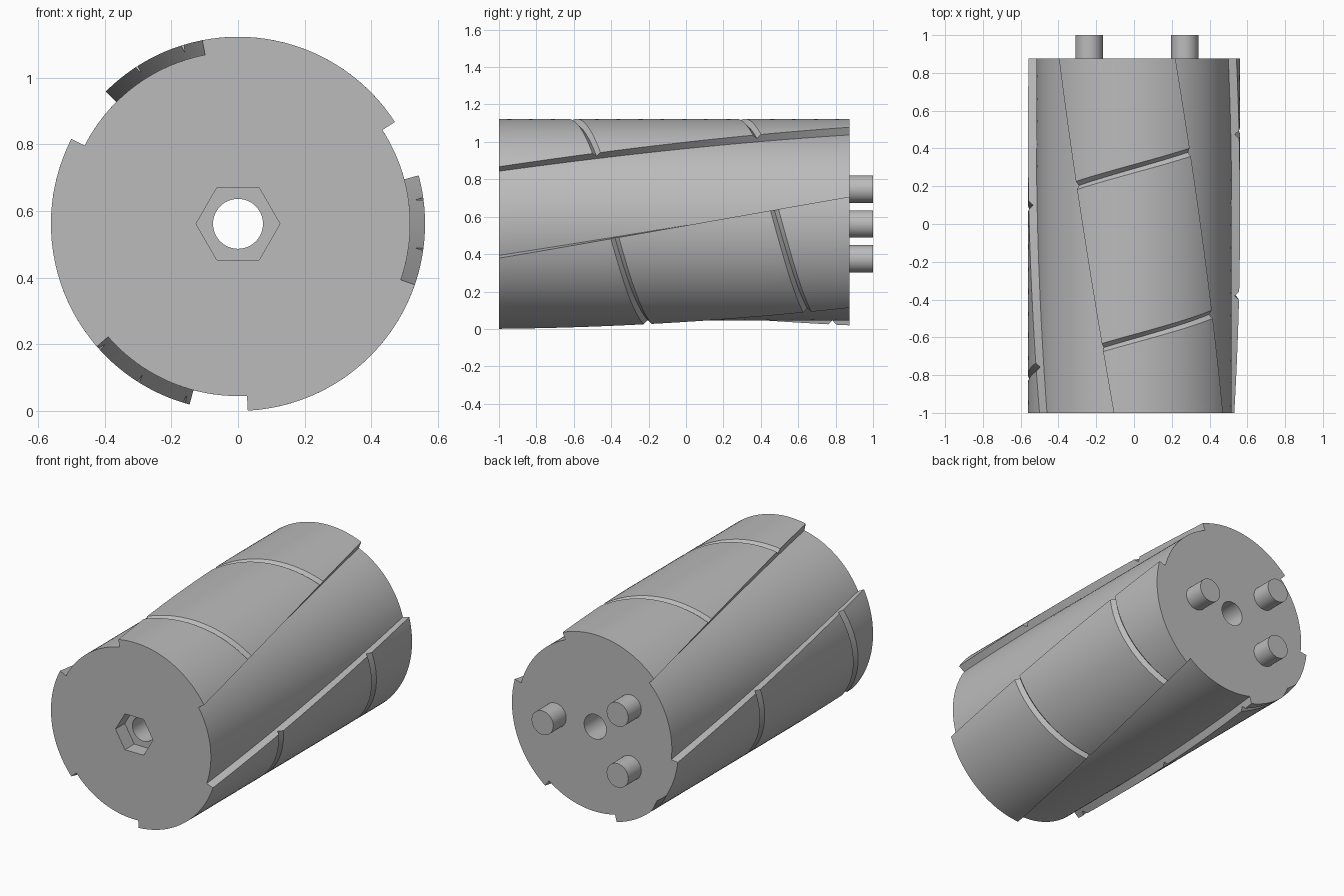
import bpy, bmesh
from math import radians, cos, sin, pi
from mathutils import Matrix, Vector

cube = bpy.data.objects.get("Cube")
if cube:
    bpy.data.objects.remove(cube, do_unlink=True)

R_OUT, R_IN, ZC = 0.5615, 0.517, 0.5615
FRONT, BACK = -1.0, 0.875
TWIST = 34          # degrees from front to back
LAND, PITCH = 68, 120
START = -87         # lower edge of the first land at the front

grey = bpy.data.materials.new("plain grey")
grey.use_nodes = True
grey.diffuse_color = (0.5, 0.5, 0.5, 1)
grey.node_tree.nodes["Principled BSDF"].inputs["Base Color"].default_value = (0.5, 0.5, 0.5, 1)


def polar(r, deg, y):
    a = radians(deg)
    return Vector((r * cos(a), y, ZC + r * sin(a)))


def loft(name, rings):
    """Skin a list of equal closed rings and cap both ends."""
    bm = bmesh.new()
    rows = [[bm.verts.new(p) for p in ring] for ring in rings]
    n = len(rows[0])
    for a, b in zip(rows, rows[1:]):
        for i in range(n):
            j = (i + 1) % n
            bm.faces.new((a[i], a[j], b[j], b[i]))
    bm.faces.new(rows[0])
    bm.faces.new(rows[-1])
    bmesh.ops.recalc_face_normals(bm, faces=bm.faces)
    return finish(name, bm)


def finish(name, bm):
    mesh = bpy.data.meshes.new(name)
    bm.to_mesh(mesh)
    bm.free()
    mesh.materials.append(grey)
    ob = bpy.data.objects.new(name, mesh)
    bpy.context.collection.objects.link(ob)
    return ob


def rod(name, x, z, r, y0, y1, sides):
    """Prism along y."""
    bm = bmesh.new()
    place = Matrix.Translation((x, (y0 + y1) / 2, z)) @ Matrix.Rotation(pi / 2, 4, "X")
    bmesh.ops.create_cone(bm, cap_ends=True, segments=sides, radius1=r, radius2=r,
                          depth=y1 - y0, matrix=place)
    # a six-sided prism must have corners on the x axis
    if sides == 6:
        bmesh.ops.rotate(bm, verts=bm.verts, cent=(x, 0, z),
                         matrix=Matrix.Rotation(radians(30), 3, "Y"))
    return finish(name, bm)


def cut(target, cutter):
    cutter.hide_render = True
    mod = target.modifiers.new("cut", "BOOLEAN")
    mod.operation, mod.solver, mod.object = "DIFFERENCE", "EXACT", cutter
    bpy.ops.object.select_all(action="DESELECT")
    bpy.context.view_layer.objects.active = target
    target.select_set(True)
    bpy.ops.object.modifier_apply(modifier=mod.name)
    bpy.data.objects.remove(cutter, do_unlink=True)


def smooth(ob):
    bpy.ops.object.select_all(action="DESELECT")
    bpy.context.view_layer.objects.active = ob
    ob.select_set(True)
    bpy.ops.object.shade_smooth_by_angle(angle=radians(25))


# Twisted body with three raised lands
section = []
for k in range(3):
    a = START + PITCH * k
    section += [(R_OUT, a + LAND * i / 32) for i in range(33)]
    section += [(R_IN, a + LAND + (PITCH - LAND) * i / 24) for i in range(25)]
RINGS = 24
rings = []
for s in range(RINGS + 1):
    t = s / RINGS
    rings.append([polar(r, d + TWIST * t, FRONT + (BACK - FRONT) * t) for r, d in section])
body = loft("twisted_body", rings)

# V-shaped slanting notches across the lands: land angle, y at that angle
SLOPE = -0.155
for deg, ys in ((90, (-0.607, 0.293)), (-30, (-0.32, 0.575)), (210, (-0.9, 0.0, 0.9))):
    for y0 in ys:
        mid = START + PITCH * round((deg + 30) / PITCH) + LAND / 2
        mid += TWIST * (y0 - FRONT) / (BACK - FRONT)
        path = []
        for i in range(41):
            d = mid - 46 + 92 * i / 40
            y = y0 + SLOPE * radians(d - deg)
            path.append([polar(0.538, d, y), polar(0.585, d, y - 0.045), polar(0.585, d, y + 0.045)])
        cut(body, loft("notch_cutter", path))

# Through hole and hexagonal socket
cut(body, rod("bore_cutter", 0, ZC, 0.075, -1.2, 1.2, 48))
bm_hex = rod("socket_cutter", 0, ZC, 0.126, FRONT - 0.1, FRONT + 0.09, 6)
# make sure two corners lie on the x axis
if max(v.co.x for v in bm_hex.data.vertices) < 0.12:
    bm_hex.data.transform(Matrix.Translation((0, 0, ZC)) @ Matrix.Rotation(radians(30), 4, "Y")
                          @ Matrix.Translation((0, 0, -ZC)))
cut(body, bm_hex)
smooth(body)

# Drive pins on the back
for name, x, dz in (("left_pin", 0.268, 0), ("upper_right_pin", -0.238, 0.186),
                    ("lower_right_pin", -0.238, -0.186)):
    smooth(rod(name, x, ZC + dz, 0.073, BACK - 0.02, 1.0, 40))
